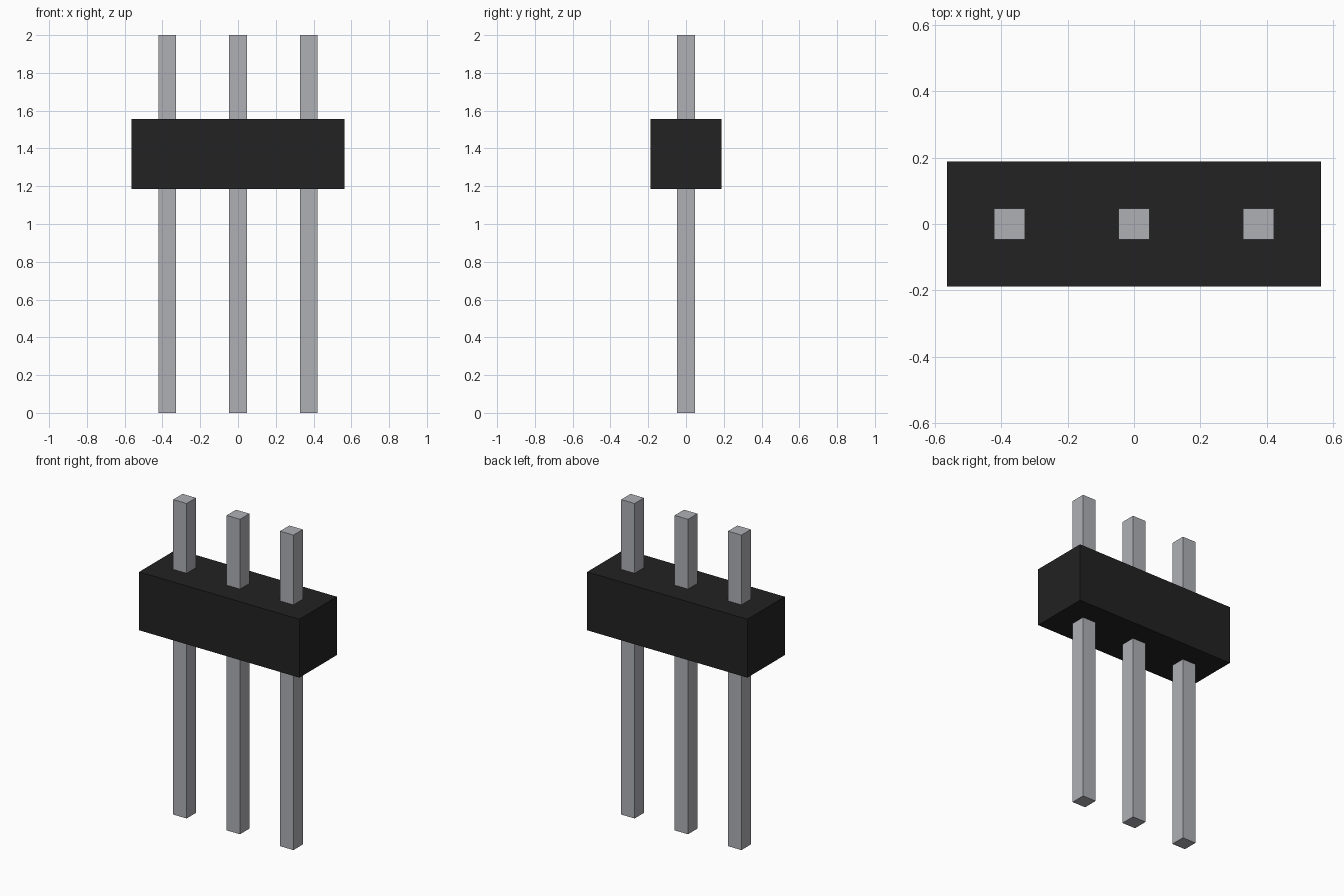
import bpy

# Remove the default cube
cube = bpy.data.objects.get("Cube")
if cube:
    bpy.data.objects.remove(cube, do_unlink=True)

PITCH = 0.375
PIN_WIDTH = 0.094
BODY_BOTTOM, BODY_TOP = 1.186, 1.557


def make_material(name, color):
    mat = bpy.data.materials.new(name)
    mat.use_nodes = True
    mat.diffuse_color = color
    mat.node_tree.nodes["Principled BSDF"].inputs["Base Color"].default_value = color
    return mat


def add_box(name, x, width, depth, bottom, top, mat):
    bpy.ops.mesh.primitive_cube_add(size=1, location=(x, 0, (bottom + top) / 2))
    box = bpy.context.object
    box.name = box.data.name = name
    box.scale = (width, depth, top - bottom)
    bpy.ops.object.transform_apply(location=False, rotation=False, scale=True)
    box.data.materials.append(mat)
    return box


black_plastic = make_material("black plastic", (0.016, 0.016, 0.016, 1))
grey_metal = make_material("grey metal", (0.43, 0.435, 0.46, 1))

# Plastic block holding the pins
add_box("plastic_body", 0, 3 * PITCH, PITCH, BODY_BOTTOM, BODY_TOP, black_plastic)

# Three square pins running through the block
for side, name in ((-1, "right_pin"), (0, "middle_pin"), (1, "left_pin")):
    add_box(name, side * PITCH, PIN_WIDTH, PIN_WIDTH, 0, 2, grey_metal)
